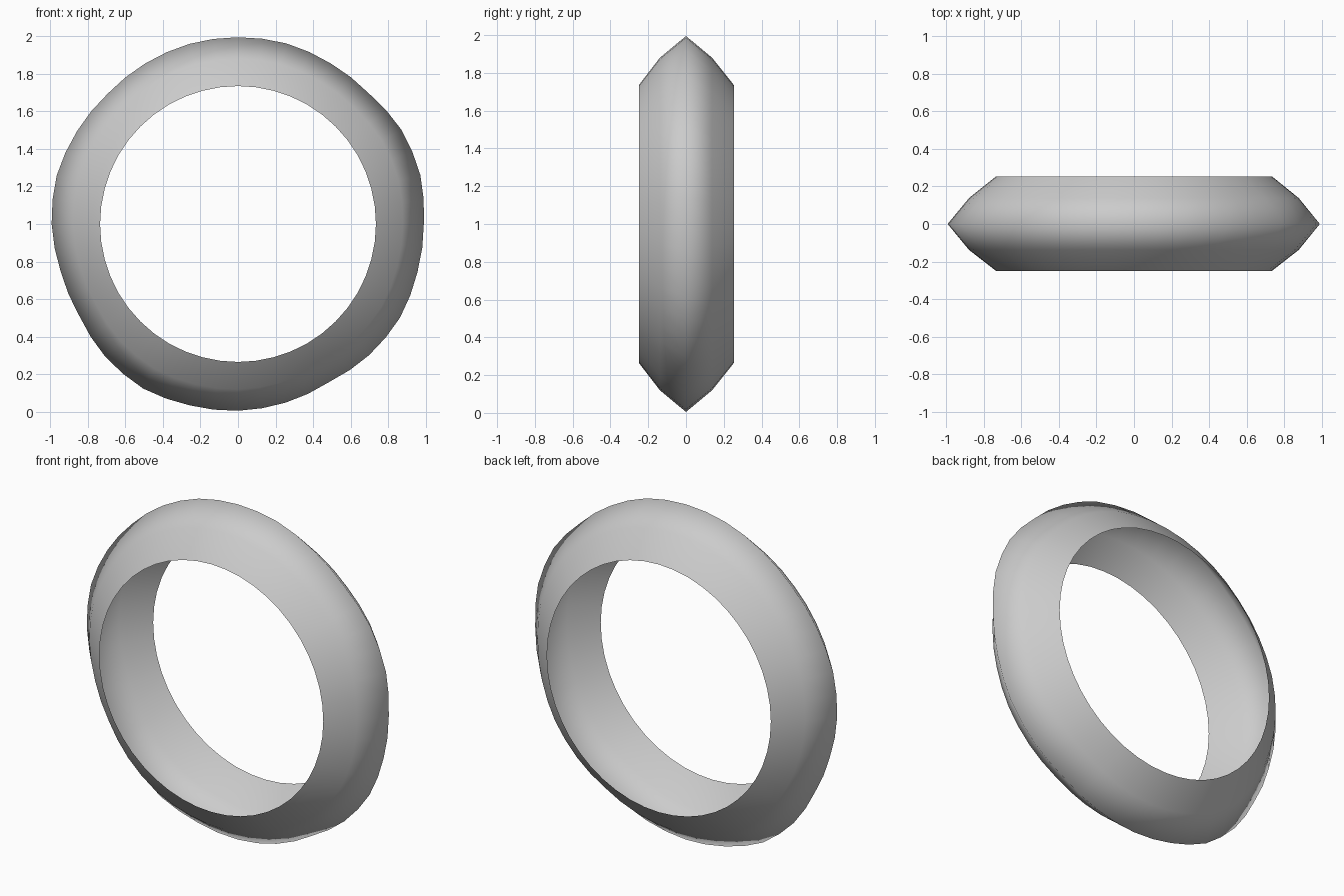
import bpy, bmesh, math
from mathutils import Matrix, Vector

cube = bpy.data.objects.get("Cube")
if cube:
    bpy.data.objects.remove(cube, do_unlink=True)

SIDES = 48
RIM, CREST = 0.735, 0.994

# Hand-worked ridge: radial offsets in thousandths, every 15 degrees from +x towards +z
DENTS = [-4, 12, 11, -9, -6, 2, 1, 0, -6, -12, -4, 6,
         -1, -16, -17, 6, 18, 6, 1, -9, -22, -6, 3, -4]


def dent(angle):
    """Offset of the ridge at an angle, blended between neighbouring dents."""
    place = (angle % math.tau) / math.tau * len(DENTS)
    low = int(place) % len(DENTS)
    mix = place - int(place)
    return (DENTS[low] * (1 - mix) + DENTS[(low + 1) % len(DENTS)] * mix) / 1000


# Plain grey material
grey = bpy.data.materials.new("light_grey")
grey.use_nodes = True
colour = (0.6, 0.6, 0.6, 1)
grey.diffuse_color = colour
grey.node_tree.nodes["Principled BSDF"].inputs["Base Color"].default_value = colour

# Open hollow shell: the section (radius, depth) runs from rim to rim over the ridge
section = [(RIM, -0.25), (0.88, -0.138), (CREST, 0), (0.88, 0.138), (RIM, 0.254)]
bm = bmesh.new()
verts = [bm.verts.new((r, y, 0)) for r, y in section]
edges = [bm.edges.new(pair) for pair in zip(verts, verts[1:])]
bmesh.ops.spin(bm, geom=verts + edges, cent=(0, 0, 0), axis=(0, 1, 0),
               angle=math.tau, steps=SIDES, use_merge=True)
bmesh.ops.remove_doubles(bm, verts=bm.verts, dist=0.0005)

# Press the dents into the ridge, fading to nothing at the rims
for v in bm.verts:
    radius = math.hypot(v.co.x, v.co.z)
    fade = (radius - RIM) / (CREST - RIM)
    scale = 1 + fade * dent(math.atan2(v.co.z, v.co.x)) / radius
    v.co.x *= scale
    v.co.z *= scale

# Turn every face outwards
bm.normal_update()
for face in bm.faces:
    centre = face.calc_center_median()
    if face.normal.dot(Vector((centre.x, 0, centre.z))) < 0:
        face.normal_flip()
bm.transform(Matrix.Translation(Vector((0, 0, 1))))

mesh = bpy.data.meshes.new("ring_shell")
bm.to_mesh(mesh)
bm.free()
mesh.materials.append(grey)
ring = bpy.data.objects.new("ring_shell", mesh)
bpy.context.collection.objects.link(ring)

# Smooth shading right over the ridge
bpy.context.view_layer.objects.active = ring
ring.select_set(True)
bpy.ops.object.shade_smooth_by_angle(angle=math.radians(100))
